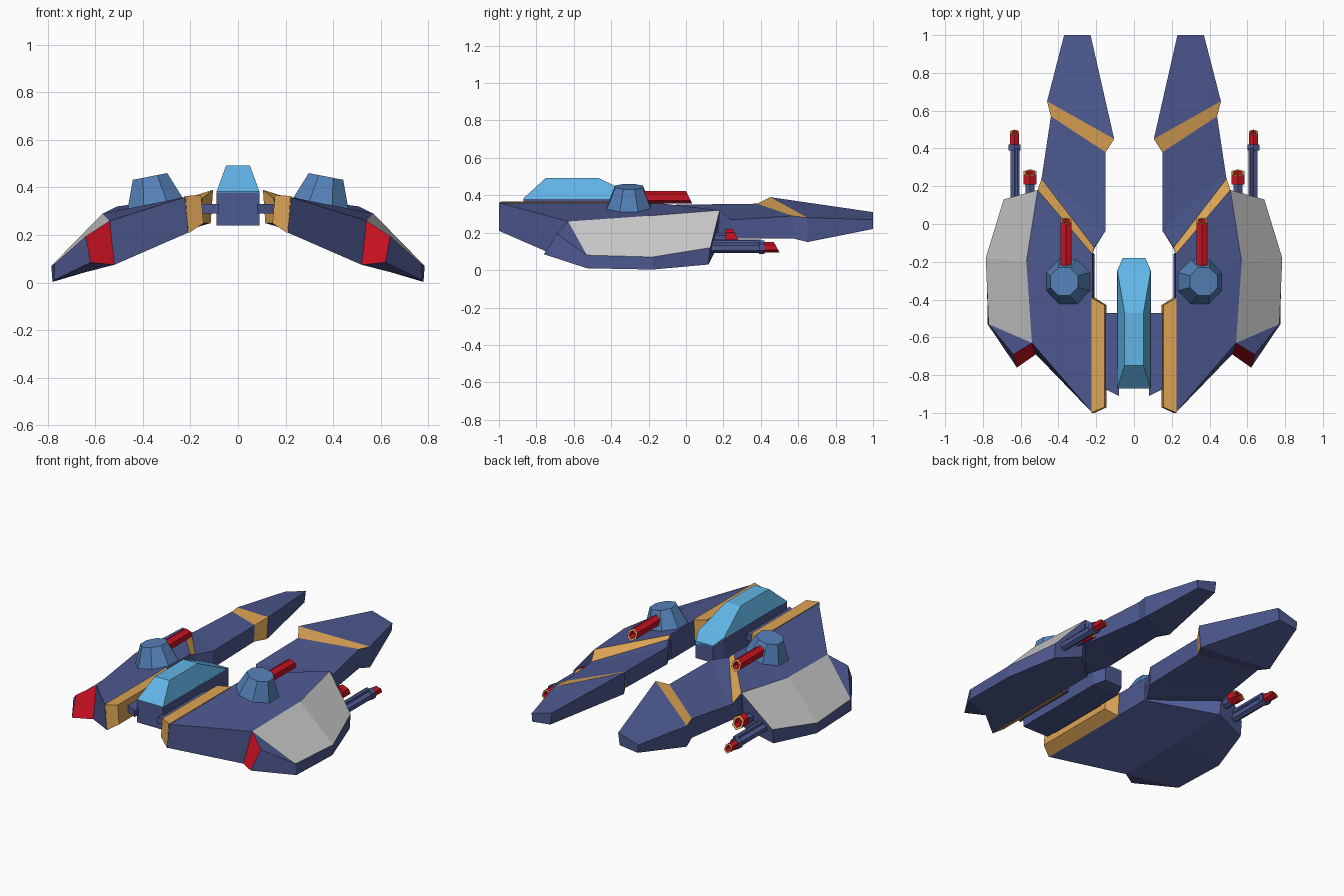
import bpy, bmesh, math
from mathutils import Matrix

if "Cube" in bpy.data.objects:
    bpy.data.objects.remove(bpy.data.objects["Cube"])

COLOURS = {
    "navy": (0.075, 0.10, 0.28), "gold": (0.72, 0.37, 0.09), "red": (0.58, 0.006, 0.015),
    "glass": (0.12, 0.46, 0.80), "steel": (0.09, 0.22, 0.48), "grey": (0.8, 0.8, 0.8),
}
MATS = {}
for key, rgb in COLOURS.items():
    MATS[key] = bpy.data.materials.new(key)
    MATS[key].diffuse_color = (*rgb, 1)


def finish(name, bm, mats, mirror=True):
    bmesh.ops.remove_doubles(bm, verts=bm.verts, dist=0.0005)
    bmesh.ops.recalc_face_normals(bm, faces=bm.faces)
    me = bpy.data.meshes.new(name)
    bm.to_mesh(me)
    bm.free()
    for m in mats:
        me.materials.append(MATS[m])
    ob = bpy.data.objects.new(name, me)
    bpy.context.collection.objects.link(ob)
    if mirror:
        ob.modifiers.new("mirror", 'MIRROR').use_mirror_merge = False
    return ob


def loft(name, rings, mats=("navy",), paint=None, caps=None, cap_paint=None, mirror=True):
    """Skin closed rings; paint maps (ring, column) and cap_paint maps cap number to a material slot."""
    paint, cap_paint = paint or {}, cap_paint or {}
    bm = bmesh.new()
    vs = [[bm.verts.new(p) for p in ring] for ring in rings]
    n = len(rings[0])
    for i in range(len(vs) - 1):
        for j in range(n):
            k = (j + 1) % n
            f = bm.faces.new((vs[i][j], vs[i][k], vs[i + 1][k], vs[i + 1][j]))
            f.material_index = paint.get((i, j), 0)
    for ring, first in ((vs[0], True), (vs[-1], False)):
        for c, idx in enumerate(caps or [range(n)]):
            f = bm.faces.new([ring[q] for q in idx])
            f.material_index = cap_paint.get(c, 0) if first else 0
    return finish(name, bm, mats, mirror)


# Wing pod: inner top, ridge, grey panel foot, keel, belly, inner bottom
front_top, front_low = (.22, -1, .36), (.21, -1, .21)
ridge, belly = (.54, -.63, .26), (.52, -.69, .075)
loft("wing_pod", [
    [front_top, ridge, (.64, -.69, .195), (.62, -.76, .085), belly, front_low],
    [front_top, ridge, (.77, -.53, .08), (.775, -.53, .01), belly, front_low],
    [(.22, -.4, .36), (.57, -.2, .29), (.785, -.18, .07), (.78, -.18, .003), (.52, -.2, .08), (.21, -.4, .21)],
    [(.22, -.16, .36), (.51, .18, .32), (.69, .13, .12), (.69, .12, .03), (.51, .15, .09), (.21, -.16, .21)],
], mats=("navy", "grey", "red"), paint={(1, 1): 1, (2, 1): 1},
    caps=[(0, 1, 4, 5), (1, 2, 3, 4)], cap_paint={1: 2})

# Rear prong with a gold seam and a gold band
loft("prong", [
    [(.22, -.16, .36), (.51, .18, .32), (.505, .17, .17), (.22, -.16, .215)],
    [(.21, -.125, .347), (.49, .24, .27), (.49, .24, .17), (.21, -.13, .22)],
    [(.15, -.035, .35), (.485, .27, .27), (.485, .27, .17), (.155, -.035, .24)],
    [(.15, .38, .355), (.44, .57, .29), (.44, .57, .17), (.155, .38, .25)],
    [(.105, .45, .39), (.46, .65, .28), (.46, .65, .15), (.115, .45, .25)],
    [(.23, 1, .31), (.37, 1, .27), (.365, 1, .22), (.24, 1, .235)],
], mats=("navy", "gold"), paint={(0, 0): 1, (3, 0): 1, (3, 3): 1})

# Gold rail along the inner wing edge
loft("inner_rail", [
    [(.155, y + dy, .368), (.226, y, .364), (.208, y, .208), (.145, y + dy, .25)]
    for y, dy in ((-1, .03), (-.39, -.04))], mats=("gold",))


def section(y, w_low, w_top, z_low, z_top):
    return [(-w_low, y, z_low), (w_low, y, z_low), (w_top, y, z_top), (-w_top, y, z_top)]


# Central cabin, canopy and side struts
loft("cabin", [section(-.87, .09, .09, .24, .38), section(-.25, .09, .09, .24, .38),
               section(-.18, .06, .06, .25, .352)], mirror=False)
loft("canopy", [section(-.87, .09, .09, .375, .383), section(-.75, .09, .05, .375, .493),
                section(-.47, .09, .05, .375, .493), section(-.25, .09, .088, .375, .388),
                section(-.18, .06, .06, .34, .357)], mats=("glass",), mirror=False)
loft("strut", [
    [(.08, -.47, z), (.16, -.47, z), (.16, -.87, z), (.08, -.91, z)] for z in (.29, .33)])

# Octagonal turret tilted with the wing slope
bm = bmesh.new()
bmesh.ops.create_cone(bm, cap_ends=True, segments=8, radius1=.132, radius2=.08, depth=.125,
                      matrix=Matrix.Translation((.358, -.305, .385))
                      @ Matrix.Rotation(math.radians(11), 4, 'Y')
                      @ Matrix.Rotation(math.pi / 8, 4, 'Z'))
finish("turret", bm, ("steel",))


def hexagon(x, y, z, r, slant=0):
    pts = []
    for i in range(6):
        a = math.radians(60 * i + 30)
        pts.append((x + r * math.cos(a), y - slant * math.sin(a), z + r * math.sin(a)))
    return pts


def barrel(name, x, z, y0, y1, r, slant=0.0, colour="red", hollow=True):
    rings = [hexagon(x, y0, z, r), hexagon(x, y1, z, r, slant)]
    if hollow:
        rings += [hexagon(x, y1, z, r * .65, slant * .65), hexagon(x, y1 - .03, z, r * .6)]
    loft(name, rings, mats=(colour, "gold"), paint={(1, j): 1 for j in range(6)})


# Guns
barrel("turret_gun", .36, .39, -.27, .017, .034, .017)
barrel("long_gun_barrel", .632, .118, .08, .40, .026, colour="navy", hollow=False)
barrel("long_gun_upper_tube", .618, .15, .08, .40, .014, colour="navy", hollow=False)
barrel("long_gun_collar", .632, .122, .39, .42, .036, colour="navy", hollow=False)
barrel("long_gun_muzzle", .632, .122, .41, .485, .027, .015)
barrel("short_gun_barrel", .55, .17, .08, .23, .028, colour="navy", hollow=False)
barrel("short_gun_muzzle", .55, .18, .21, .27, .04, .02)

for m in bpy.data.materials:
    if m.users and not m.is_grease_pencil:
        m.use_nodes = True
        m.node_tree.nodes["Principled BSDF"].inputs["Base Color"].default_value = m.diffuse_color
